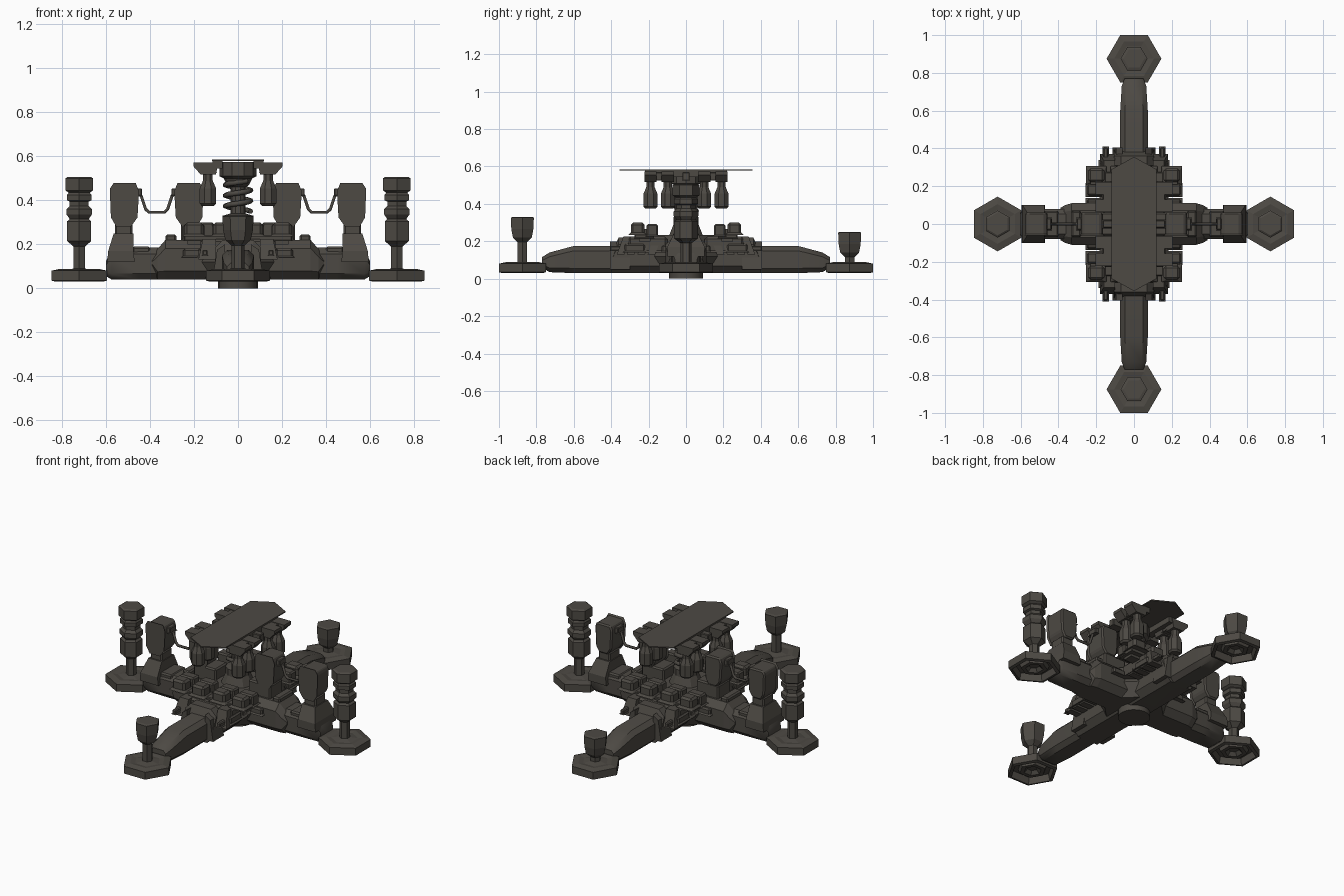
import bpy, bmesh, math

if "Cube" in bpy.data.objects:
    bpy.data.objects.remove(bpy.data.objects["Cube"])

METAL = bpy.data.materials.new("dark warm grey metal")
METAL.diffuse_color = (0.074, 0.067, 0.057, 1)
METAL.use_nodes = True
METAL.node_tree.nodes["Principled BSDF"].inputs["Base Color"].default_value = METAL.diffuse_color


def finish(name, bm, chamfer=0, smooth=False):
    bmesh.ops.remove_doubles(bm, verts=bm.verts, dist=1e-5)
    if chamfer:
        bmesh.ops.bevel(bm, geom=bm.edges[:], offset=chamfer, segments=1, affect='EDGES')
    bmesh.ops.recalc_face_normals(bm, faces=bm.faces)
    me = bpy.data.meshes.new(name)
    bm.to_mesh(me)
    bm.free()
    me.materials.append(METAL)
    ob = bpy.data.objects.new(name, me)
    bpy.context.collection.objects.link(ob)
    if smooth:
        bpy.ops.object.select_all(action='DESELECT')
        ob.select_set(True)
        bpy.context.view_layer.objects.active = ob
        bpy.ops.object.shade_smooth_by_angle(angle=math.radians(40))
    return ob


def skin(name, rings, chamfer=0, smooth=False):
    """Bridge a list of equal-length point rings and cap both ends."""
    bm = bmesh.new()
    vs = [[bm.verts.new(p) for p in r] for r in rings]
    n = len(rings[0])
    for a, b in zip(vs, vs[1:]):
        for i in range(n):
            bm.faces.new((a[i], a[(i + 1) % n], b[(i + 1) % n], b[i]))
    bm.faces.new(vs[0])
    bm.faces.new(vs[-1])
    return finish(name, bm, chamfer, smooth)


def turned(name, x, y, prof, n=6, phase=0, smooth=False):
    """n-sided turned part from (radius, z) pairs."""
    return skin(name, [[(x + r * math.cos(phase + i * math.tau / n),
                         y + r * math.sin(phase + i * math.tau / n), z)
                        for i in range(n)] for r, z in prof], smooth=smooth)


def block(name, x, y, z, chamfer=0.008):
    """Box from (low, high) ranges."""
    return skin(name, [[(x[0], y[0], h), (x[1], y[0], h), (x[1], y[1], h), (x[0], y[1], h)]
                       for h in z], chamfer)


def slab(name, pts, y0, y1, chamfer=0):
    """Front-view (x, z) profile pushed along y."""
    return skin(name, [[(x, y, z) for x, z in pts] for y in (y0, y1)], chamfer)


def beam(name, axis, secs, cham=0.35, smooth=True):
    """Mirrored beam of octagonal sections (distance, half width, z low, z high)."""
    rings = []
    for s, w, lo, hi in [(-s, w, a, b) for s, w, a, b in secs] + secs[::-1]:
        c = min(w, (hi - lo)) * cham
        sec = [(w, lo + c), (w, hi - c), (w - c, hi), (c - w, hi),
               (-w, hi - c), (-w, lo + c), (c - w, lo), (w - c, lo)]
        rings.append([(s, u, z) if axis == 'x' else (u, s, z) for u, z in sec])
    return skin(name, rings, smooth=smooth)


def wire(name, pts, r):
    cu = bpy.data.curves.new(name, 'CURVE')
    cu.dimensions = '3D'
    cu.bevel_depth, cu.bevel_resolution, cu.use_fill_caps = r, 1, True
    sp = cu.splines.new('POLY')
    sp.points.add(len(pts) - 1)
    for p, c in zip(sp.points, pts):
        p.co = (*c, 1)
    cu.materials.append(METAL)
    bpy.context.collection.objects.link(bpy.data.objects.new(name, cu))


# cross-shaped hull: long arms, short arms and their sleeves
beam("long_arm", 'y', [(0.77, 0.05, 0.06, 0.115), (0.73, 0.065, 0.035, 0.14),
                       (0.6, 0.073, 0.03, 0.175)])
beam("short_arm", 'x', [(0.6, 0.06, 0.055, 0.125), (0.575, 0.075, 0.04, 0.175),
                        (0.45, 0.08, 0.04, 0.185)])
beam("short_sleeve", 'x', [(0.39, 0.085, 0.095, 0.135), (0.365, 0.1, 0.04, 0.18),
                           (0.33, 0.11, 0.04, 0.22)], smooth=False)
beam("long_sleeve", 'y', [(0.4, 0.105, 0.03, 0.13), (0.36, 0.105, 0.03, 0.22)], smooth=False)
turned("bottom_foot", 0, 0, [(0.09, 0), (0.09, 0.05)], n=16, smooth=True)
turned("hull_core", 0, 0, [(0.17, 0.04), (0.21, 0.12), (0.17, 0.235)], n=8, phase=math.pi / 8)

# hexagonal pads with a hollow underside
PAD = [(0.03, 0.065), (0.05, 0.045), (0.075, 0.045), (0.085, 0.07), (0.115, 0.07),
       (0.125, 0.03), (0.145, 0.035), (0.145, 0.08), (0.105, 0.088), (0.075, 0.083), (0.03, 0.09)]
for s in (-1, 1):
    x, y = s * 0.722, s * 0.875
    turned("side_pad", x, 0, PAD, phase=math.pi / 2)
    turned("end_pad", 0, y, PAD)
    # tall stacked posts on the side pads
    turned("side_post", x, 0, [(0.03, 0.07), (0.03, 0.19), (0.063, 0.215), (0.063, 0.305),
                               (0.05, 0.315), (0.066, 0.335), (0.066, 0.36), (0.05, 0.375),
                               (0.05, 0.395), (0.064, 0.4), (0.064, 0.425), (0.055, 0.435),
                               (0.072, 0.445), (0.072, 0.5), (0.06, 0.507)], phase=math.pi / 2)
    # cups on the end pads: the front one stands higher
    c = 0.195 if s < 0 else 0.115
    turned("end_cup", 0, y, [(0.03, 0.07), (0.03, c), (0.058, c + 0.025), (0.068, c + 0.07),
                             (0.071, c + 0.132), (0.055, c + 0.136)])

# side towers, joined by a hanging cable
TOWER = [(-0.05, 0.47), (0.042, 0.47), (0.055, 0.45), (0.05, 0.325), (0.03, 0.29),
         (-0.03, 0.29), (-0.055, 0.325), (-0.062, 0.44)]
for s in (-1, 1):
    slab("outer_tower", [(s * (0.52 + u), z) for u, z in TOWER], -0.062, 0.062, 0.008)
    slab("inner_tower", [(s * (0.22 - u), z) for u, z in TOWER], -0.062, 0.062, 0.008)
    block("outer_neck", sorted((s * 0.48, s * 0.56)), (-0.05, 0.05), (0.18, 0.3))
    skin("outer_flared_foot", [[(s * a, -w, z), (s * b, -w, z), (s * b, w, z), (s * a, w, z)]
                               for a, b, w, z in ((0.47, 0.595, 0.1, 0.12), (0.475, 0.59, 0.1, 0.17),
                                                  (0.475, 0.565, 0.06, 0.25))])
    block("inner_neck", sorted((s * 0.11, s * 0.26)), (-0.06, 0.06), (0.2, 0.3))
    block("tower_step", sorted((s * 0.28, s * 0.33)), (-0.07, 0.07), (0.2, 0.245))
    block("arm_saddle", sorted((s * 0.4, s * 0.48)), (-0.07, 0.07), (0.15, 0.19))
    for a in (0.29, 0.45):
        block("cable_socket", sorted((s * (a - 0.013), s * (a + 0.013))), (-0.03, 0.03),
              (0.42, 0.455), 0.004)
    wire("hanging_cable", [(s * (0.37 + u), 0, z) for u, z in
         ((-0.09, 0.435), (-0.07, 0.42), (-0.05, 0.36), (-0.035, 0.346), (0.035, 0.346),
          (0.05, 0.36), (0.07, 0.42), (0.09, 0.435))], 0.008)

# central column with a coil
turned("centre_column", 0, 0, [(0.1, 0.22), (0.07, 0.29), (0.07, 0.33), (0.035, 0.34),
                               (0.035, 0.46), (0.05, 0.47), (0.065, 0.5), (0.085, 0.51),
                               (0.085, 0.575)], n=10)
wire("column_coil", [(0.058 * math.cos(a), 0.058 * math.sin(a), 0.35 + 0.006 * i)
                     for i in range(24) for a in (i * math.tau / 8,)], 0.012)

# top plate, its rib brackets and the pods hanging under both edges
skin("top_plate", [[(0, 0.355, z), (0.118, 0.29, z), (0.118, -0.29, z), (0, -0.355, z),
                    (-0.118, -0.29, z), (-0.118, 0.29, z)] for z in (0.578, 0.585)])
for s in (-1, 1):
    block("plate_rail", sorted((s * 0.07, s * 0.115)), (-0.22, 0.22), (0.545, 0.578), 0)
    for y in (-0.19, -0.097, 0.097, 0.19):
        slab("plate_bracket", [(s * a, z) for a, z in ((0.09, 0.573), (0.203, 0.573), (0.203, 0.555),
                               (0.17, 0.518), (0.1, 0.518))], y - 0.033, y + 0.033)
        turned("hanging_pod", s * 0.137, y, [(0.03, 0.375), (0.04, 0.385), (0.04, 0.455),
                                             (0.024, 0.49), (0.024, 0.525)], n=8, phase=math.pi / 8)
    for y in (-0.145, 0, 0.145):
        block("bracket_spacer", sorted((s * 0.1, s * 0.165)), (y - 0.02, y + 0.02), (0.525, 0.57), 0.004)

# deck gear on each end of the hull
for e in (-1, 1):
    def ys(a, b): return sorted((e * a, e * b))
    block("deck", (-0.17, 0.17), ys(0.1, 0.31), (0.14, 0.225), 0.012)
    for x in (-0.2, -0.07, 0.07, 0.2):
        block("launcher_back", (x - 0.048, x + 0.048), ys(0.15, 0.21), (0.225, 0.292))
        block("launcher_front", (x - 0.043, x + 0.043), ys(0.222, 0.295), (0.235, 0.3), 0.012)
        block("launcher_link", (x - 0.03, x + 0.03), ys(0.19, 0.25), (0.2, 0.265), 0)
    block("launcher_rail", (-0.245, 0.245), ys(0.17, 0.275), (0.215, 0.24), 0.004)
    for s in (-1, 1):
        # leaning side slats, gun barrel and its box
        for k in range(4):
            y0 = 0.13 + k * 0.055
            skin("side_slat", [[(s * a, e * (y0 + d), z), (s * b, e * (y0 + d), z),
                                (s * b, e * (y0 + d + 0.04), z), (s * a, e * (y0 + d + 0.04), z)]
                               for a, b, d, z in ((0.1, 0.18, 0.035, 0.13), (0.1, 0.16, 0, 0.225))])
        block("gun_box", sorted((s * 0.13, s * 0.18)), ys(0.22, 0.33), (0.14, 0.185))
        block("gun_barrel", sorted((s * 0.138, s * 0.162)), ys(0.3, 0.405), (0.148, 0.175), 0.005)
        block("corner_box", sorted((s * 0.17, s * 0.25)), ys(0.08, 0.13), (0.14, 0.18))
        # sloped cheek beside the arm
        slab("sleeve_cheek", [(s * 0.06, 0.05), (s * 0.115, 0.05), (s * 0.095, 0.175),
                              (s * 0.06, 0.2)], e * 0.3, e * 0.405)
